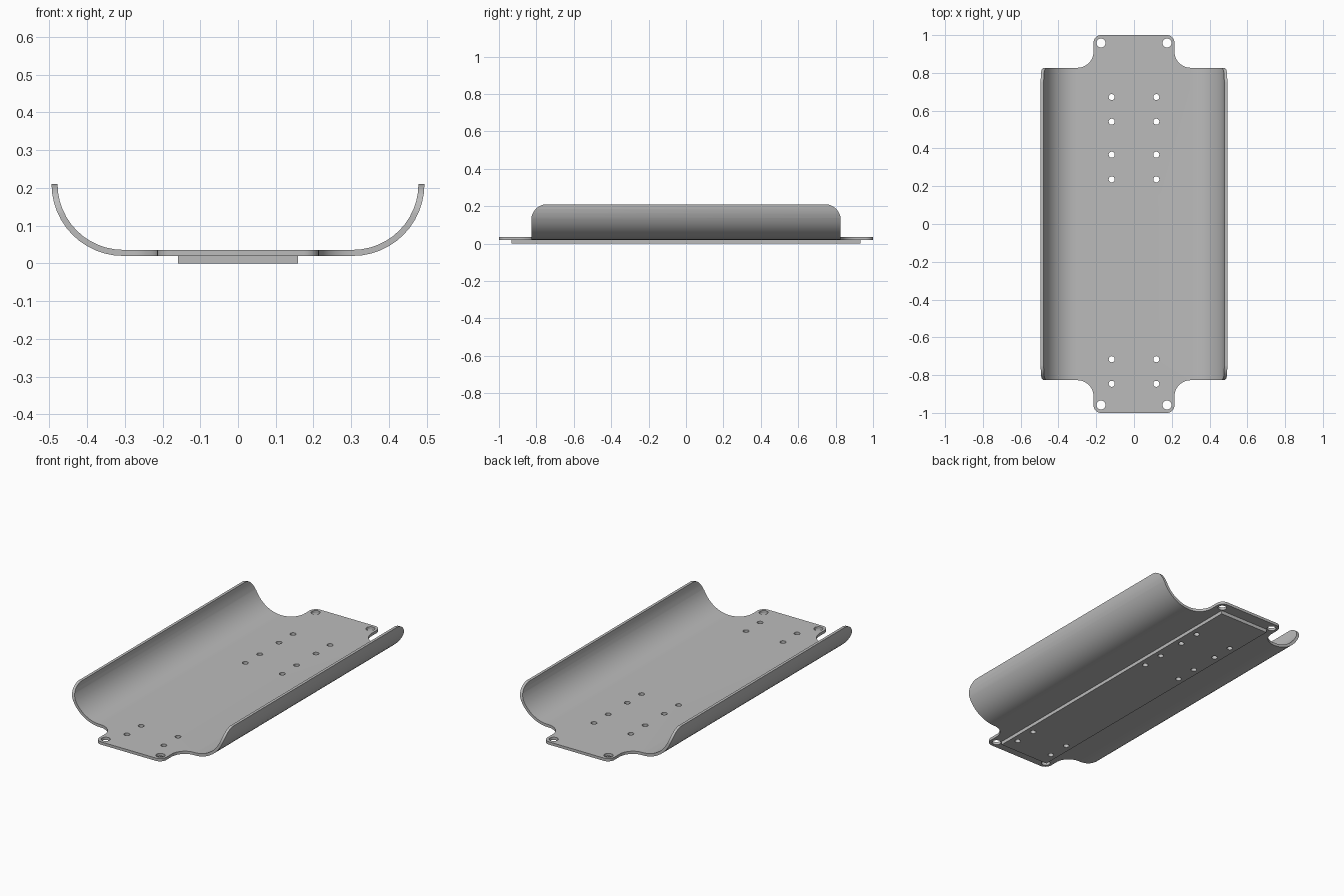
import bpy, bmesh, math
from mathutils import Vector

if "Cube" in bpy.data.objects:
    bpy.data.objects.remove(bpy.data.objects["Cube"], do_unlink=True)

GREY = (0.5, 0.5, 0.5, 1)
metal = bpy.data.materials.new("plain grey")
metal.use_nodes = True
metal.diffuse_color = GREY
metal.node_tree.nodes["Principled BSDF"].inputs["Base Color"].default_value = GREY


def arc(cx, cy, r, start, end, steps=12):
    """Points on a circular arc, angles in degrees."""
    angles = [math.radians(start + (end - start) * i / steps) for i in range(steps + 1)]
    return [(cx + r * math.cos(a), cy + r * math.sin(a)) for a in angles]


def prism(name, points, place, direction):
    """Extrude a closed 2D outline; place maps each 2D point into space."""
    bm = bmesh.new()
    face = bm.faces.new([bm.verts.new(place(*p)) for p in points])
    grown = bmesh.ops.extrude_face_region(bm, geom=[face])["geom"]
    bmesh.ops.translate(bm, vec=Vector(direction),
                        verts=[g for g in grown if isinstance(g, bmesh.types.BMVert)])
    bmesh.ops.recalc_face_normals(bm, faces=bm.faces)
    mesh = bpy.data.meshes.new(name)
    bm.to_mesh(mesh)
    bm.free()
    obj = bpy.data.objects.new(name, mesh)
    bpy.context.collection.objects.link(obj)
    mesh.materials.append(metal)
    return obj


def mirrored(half):
    """Complete a half outline by reflecting it across the vertical axis."""
    return half + [(-x, y) for x, y in reversed(half)]


def boolean(obj, cutter, operation):
    mod = obj.modifiers.new("cut", 'BOOLEAN')
    mod.operation, mod.object, mod.solver = operation, cutter, 'EXACT'
    bpy.context.view_layer.objects.active = obj
    bpy.ops.object.modifier_apply(modifier=mod.name)


# Main dimensions
HALF_W, FLOOR, THICK, BEND = 0.494, 0.02, 0.016, 0.19
BODY, TAB, FILLET, CORNER = 0.827, 0.214, 0.086, 0.04
bend_x, bend_z = HALF_W - BEND, FLOOR + BEND

# Trough: flat floor with both sides bent up a quarter turn
outer = arc(bend_x, bend_z, BEND, -90, 0)
inner = arc(bend_x, bend_z, BEND - THICK, 0, -90)
trough = prism("curved_tray", mirrored(outer + inner),
               lambda x, z: (x, -1.1, z), (0, 2.2, 0))

# Plan outline: wide body with a filleted, rounded tab at each end
quarter = ([(0.6, BODY)]
           + arc(TAB + FILLET, BODY + FILLET, FILLET, 270, 180)
           + arc(TAB - CORNER, 1 - CORNER, CORNER, 0, 90, 8))
right_half = [(x, -y) for x, y in reversed(quarter)] + quarter
plan = prism("plan_cutter", mirrored(right_half),
             lambda x, y: (x, y, -0.1), (0, 0, 0.5))

# Side outline: rounded upper corners on the raised walls
side_half = ([(1.2, -0.1), (1.2, 0.06), (BODY + 0.0005, 0.06)]
             + arc(BODY + 0.0005 - FILLET, bend_z + 0.0005 - FILLET, FILLET, 0, 90))
side = prism("side_cutter", mirrored(side_half),
             lambda y, z: (-0.8, y, z), (1.6, 0, 0))
for cutter in (plan, side):
    boolean(trough, cutter, 'INTERSECT')

# Backing strip under the floor
strip = prism("backing_strip", mirrored([(0.159, -0.933), (0.159, 0.933)]),
              lambda x, y: (x, y, 0), (0, 0, FLOOR))

# Screw holes: pairs along the floor, larger ones in the tab corners
rows = [(0.118, y, 0.016) for y in (0.672, 0.542, 0.367, 0.236, -0.716, -0.846)]
rows += [(0.175, y, 0.024) for y in (0.958, -0.958)]
drills = []
for x, y, r in rows:
    for s in (-1, 1):
        drills.append(prism("hole_cutter", arc(s * x, y, r, 0, 345, 23),
                            lambda px, py: (px, py, -0.1), (0, 0, 0.2)))
bpy.ops.object.select_all(action='DESELECT')
for d in drills:
    d.select_set(True)
bpy.context.view_layer.objects.active = drills[0]
bpy.ops.object.join()
holes = bpy.context.view_layer.objects.active
for part in (trough, strip):
    boolean(part, holes, 'DIFFERENCE')

# Cutters are no longer needed
for helper in (plan, side, holes):
    bpy.data.objects.remove(helper, do_unlink=True)

# Smooth the bends, keep the edges crisp
bpy.ops.object.select_all(action='DESELECT')
for part in (trough, strip):
    part.select_set(True)
bpy.context.view_layer.objects.active = trough
bpy.ops.object.shade_smooth_by_angle(angle=math.radians(30))
